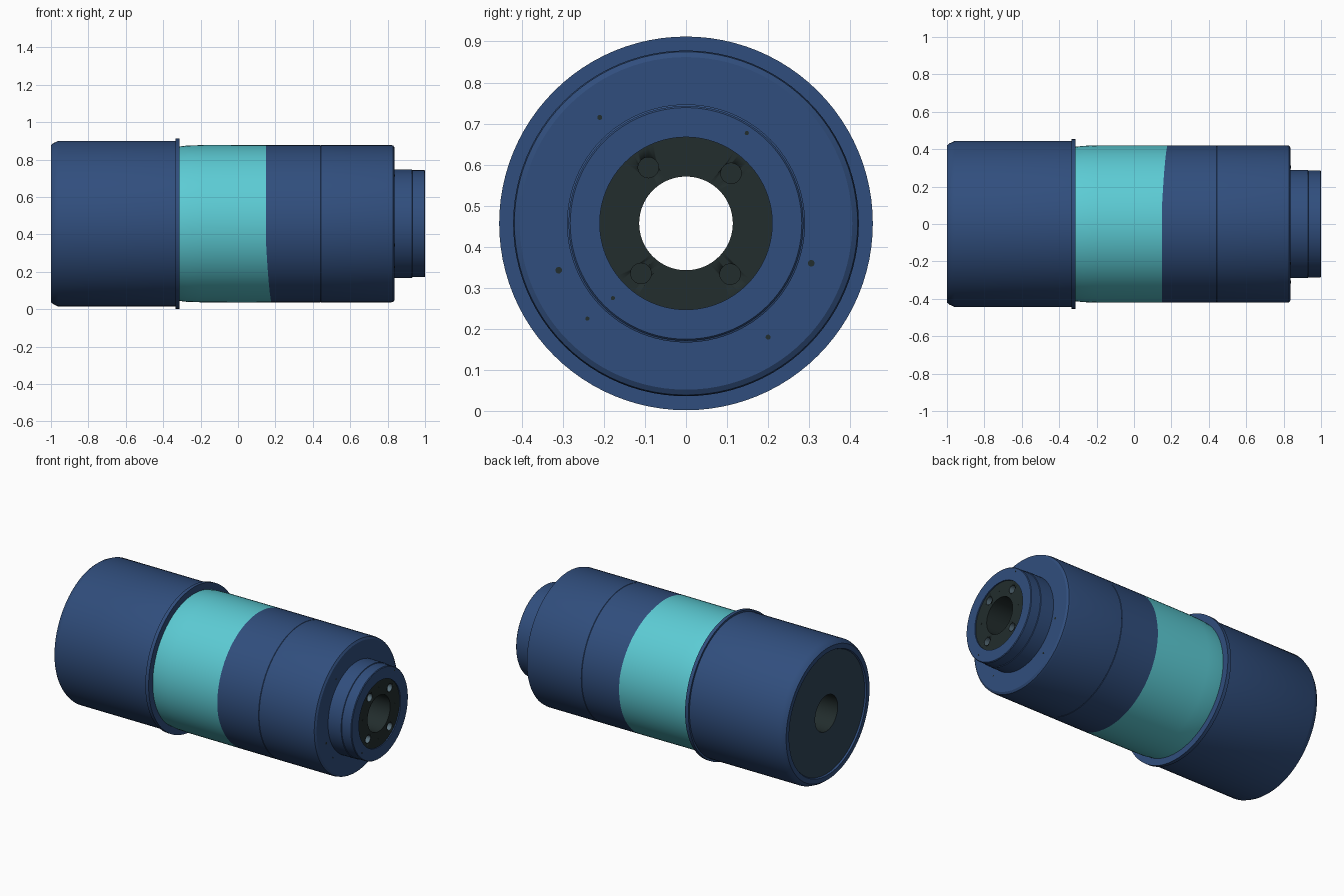
import bpy, bmesh, math
from mathutils import Matrix, Vector

if "Cube" in bpy.data.objects:
    bpy.data.objects.remove(bpy.data.objects["Cube"])

CZ = 0.457      # height of the long axis
SEG = 96
BORE = 0.114


def material(name, rgb):
    m = bpy.data.materials.new(name)
    m.diffuse_color = (*rgb, 1)
    m.use_nodes = True
    m.node_tree.nodes["Principled BSDF"].inputs["Base Color"].default_value = m.diffuse_color
    return m


BLUE = material("navy blue", (0.030, 0.076, 0.205))
TEAL = material("light teal", (0.107, 0.60, 0.66))
DARK = material("dark green grey", (0.016, 0.026, 0.026))
SLATE = material("slate", (0.030, 0.058, 0.095))
STEEL = material("steel grey", (0.10, 0.16, 0.20))


def finish(name, bm, mat, angle=25):
    me = bpy.data.meshes.new(name)
    bm.to_mesh(me)
    bm.free()
    me.materials.append(mat)
    ob = bpy.data.objects.new(name, me)
    bpy.context.collection.objects.link(ob)
    bpy.ops.object.select_all(action='DESELECT')
    ob.select_set(True)
    bpy.context.view_layer.objects.active = ob
    bpy.ops.object.shade_smooth_by_angle(angle=math.radians(angle))
    return ob


def lathe(name, profile, mat, closed=False):
    """Spin (x, radius) points about the long axis; x may depend on the angle."""
    bm = bmesh.new()
    rings = []
    for x, r in profile:
        ring = []
        for i in range(SEG):
            a = 2 * math.pi * i / SEG
            px = x(a) if callable(x) else x
            ring.append(bm.verts.new((px, r * math.cos(a), CZ + r * math.sin(a))))
        rings.append(ring)
    pairs = list(zip(rings, rings[1:]))
    if closed:
        pairs.append((rings[-1], rings[0]))
    for p, q in pairs:
        for i in range(SEG):
            j = (i + 1) % SEG
            bm.faces.new((p[i], p[j], q[j], q[i]))
    return finish(name, bm, mat)


def rod(name, x0, x1, y, z, r, mat, caps=True):
    """Short cylinder lying along x."""
    bm = bmesh.new()
    bmesh.ops.create_cone(bm, cap_ends=caps, segments=24, radius1=r, radius2=r,
                          depth=x1 - x0,
                          matrix=Matrix.Translation(((x0 + x1) / 2, y, z))
                          @ Matrix.Rotation(math.pi / 2, 4, 'Y'))
    if not caps:
        bmesh.ops.reverse_faces(bm, faces=bm.faces)
    return finish(name, bm, mat)


def colour_edge(a):
    # slightly slanted border, further forward at the lower back
    s = math.cos(a - math.radians(-45))
    return 0.163 + 0.014 * max(-1, min(1, 1.8 * s))


# rear housing with chamfered rim and flange
lathe("rear_housing", [(-0.99, 0.385), (-1.0, 0.39), (-1.0, 0.42), (-0.985, 0.432),
                       (-0.96, 0.443), (-0.335, 0.443)], BLUE)
lathe("rear_flange", [(-0.335, 0.443), (-0.335, 0.455), (-0.312, 0.455),
                      (-0.312, 0.41)], BLUE)
lathe("rear_plate", [(-0.99, BORE), (-0.99, 0.385)], SLATE)

# coloured sleeve and front barrel
lathe("centre_sleeve", [(-0.312, 0.413), (-0.27, 0.418), (-0.2, 0.42),
                        (colour_edge, 0.421)], TEAL)
lathe("front_barrel", [(colour_edge, 0.421), (0.44, 0.421), (0.442, 0.419),
                       (0.444, 0.421), (0.815, 0.421), (0.83, 0.418), (0.838, 0.405),
                       (0.838, 0.289)], BLUE)

# stepped nose
lathe("nose", [(0.838, 0.29), (0.93, 0.29), (0.932, 0.286), (0.996, 0.286),
               (1.0, 0.282), (1.0, 0.21), (0.992, 0.21)], BLUE)

# mounting ring and through bore
ring = lathe("mounting_ring", [(0.93, 0.21), (0.993, 0.21), (0.993, BORE),
                               (0.93, BORE)], DARK, closed=True)
lathe("bore", [(0.93, BORE), (-0.99, BORE)], DARK)

# four bolt recesses in the mounting ring
for n, deg in enumerate((48, 124, 228, 311)):
    a = math.radians(deg)
    y, z = 0.164 * math.cos(a), CZ + 0.164 * math.sin(a)
    cutter = rod("bolt_cutter", 0.955, 1.02, y, z, 0.025, DARK)
    cutter.hide_render = True
    bpy.context.view_layer.objects.active = ring
    mod = ring.modifiers.new("recess", 'BOOLEAN')
    mod.operation = 'DIFFERENCE'
    mod.solver = 'EXACT'
    mod.object = cutter
    bpy.ops.object.modifier_apply(modifier=mod.name)
    bpy.data.objects.remove(cutter)
    rod(f"bolt_recess_wall_{n}", 0.956, 0.993, y, z, 0.0245, STEEL, caps=False)

# small pin holes: between the bolts
for n, deg in enumerate((0, 90, 174, 268)):
    a = math.radians(deg)
    rod(f"ring_pin_{n}", 0.99, 0.9945, 0.163 * math.cos(a),
        CZ + 0.163 * math.sin(a), 0.005, DARK)

# small screw dots on the barrel shoulder and nose face
for n, (x, y, z, r) in enumerate([(0.838, 0.305, 0.36, 0.008), (0.838, -0.31, 0.343, 0.008),
                                  (0.838, -0.21, 0.715, 0.006), (0.838, -0.24, 0.225, 0.005),
                                  (0.838, 0.2, 0.18, 0.006), (1.0, 0.148, 0.677, 0.005),
                                  (1.0, -0.178, 0.275, 0.005)]):
    rod(f"screw_dot_{n}", x - 0.003, x + 0.0008, y, z, r, DARK)
